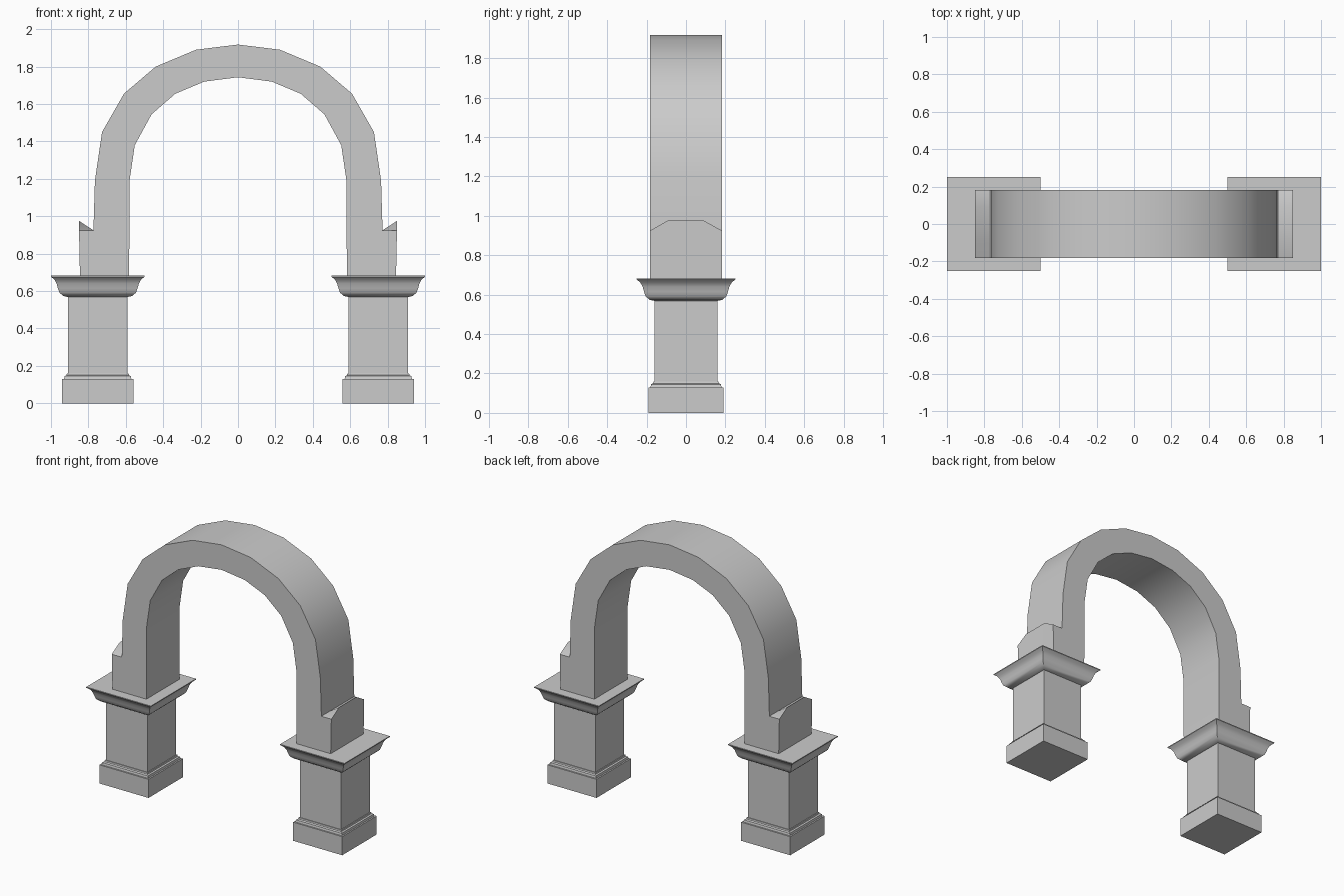
import bpy, bmesh

if "Cube" in bpy.data.objects:
    bpy.data.objects.remove(bpy.data.objects["Cube"])


def make_object(name, bm, smooth=False):
    bmesh.ops.recalc_face_normals(bm, faces=bm.faces[:])
    mesh = bpy.data.meshes.new(name)
    bm.to_mesh(mesh)
    bm.free()
    obj = bpy.data.objects.new(name, mesh)
    bpy.context.collection.objects.link(obj)
    if smooth:
        bpy.ops.object.select_all(action='DESELECT')
        obj.select_set(True)
        bpy.context.view_layer.objects.active = obj
        bpy.ops.object.shade_smooth_by_angle(angle=0.52)
    return obj


def loft(name, rings, smooth=False):
    """Skin equal-length closed rings and cap both ends."""
    bm = bmesh.new()
    vs = [[bm.verts.new(p) for p in ring] for ring in rings]
    n = len(vs[0])
    for a, b in zip(vs, vs[1:]):
        for i in range(n):
            j = (i + 1) % n
            bm.faces.new((a[i], a[j], b[j], b[i]))
    bm.faces.new(vs[0])
    bm.faces.new(vs[-1])
    return make_object(name, bm, smooth)


def square_ring(cx, h, z):
    return [(cx + sx * h, sy * h, z)
            for sx, sy in ((-1, -1), (1, -1), (1, 1), (-1, 1))]


# Pier profile (half width, height): plinth, moulding, shaft, flared capital
pier = [(.19, 0), (.19, .13), (.18, .13), (.177, .145), (.167, .15), (.165, .16),
        (.159, .16), (.159, .568), (.185, .574), (.205, .592), (.213, .615),
        (.22, .64), (.232, .662), (.25, .676), (.25, .682)]
for side, cx in (("left", -.75), ("right", .75)):
    loft(side + "_pier", [square_ring(cx, h, z) for h, z in pier], True)

# Arch half outlines from the pier to the crown
outer = [(.773, .925), (.765, 1.19), (.727, 1.45), (.61, 1.655), (.44, 1.80),
         (.225, 1.89), (0, 1.918)]
inner = [(.582, .68), (.58, 1.19), (.552, 1.38), (.462, 1.545), (.335, 1.655),
         (.18, 1.72), (0, 1.743)]


def arch_ring(y, shoulder):
    # shoulder is the height of the outer edge of the springer block
    out = [(.845, .68), (.85, shoulder)] + outer
    pts = out + [(-x, z) for x, z in out[-2::-1]]
    inn = [(-x, z) for x, z in inner] + inner[-2::-1]
    return [(x, y, z) for x, z in pts + inn]


# Arch with springers, lofted front to back
sections = [(-.182, .925), (-.095, .975), (.092, .975), (.182, .925)]
loft("arch", [arch_ring(y, s) for y, s in sections], True)
